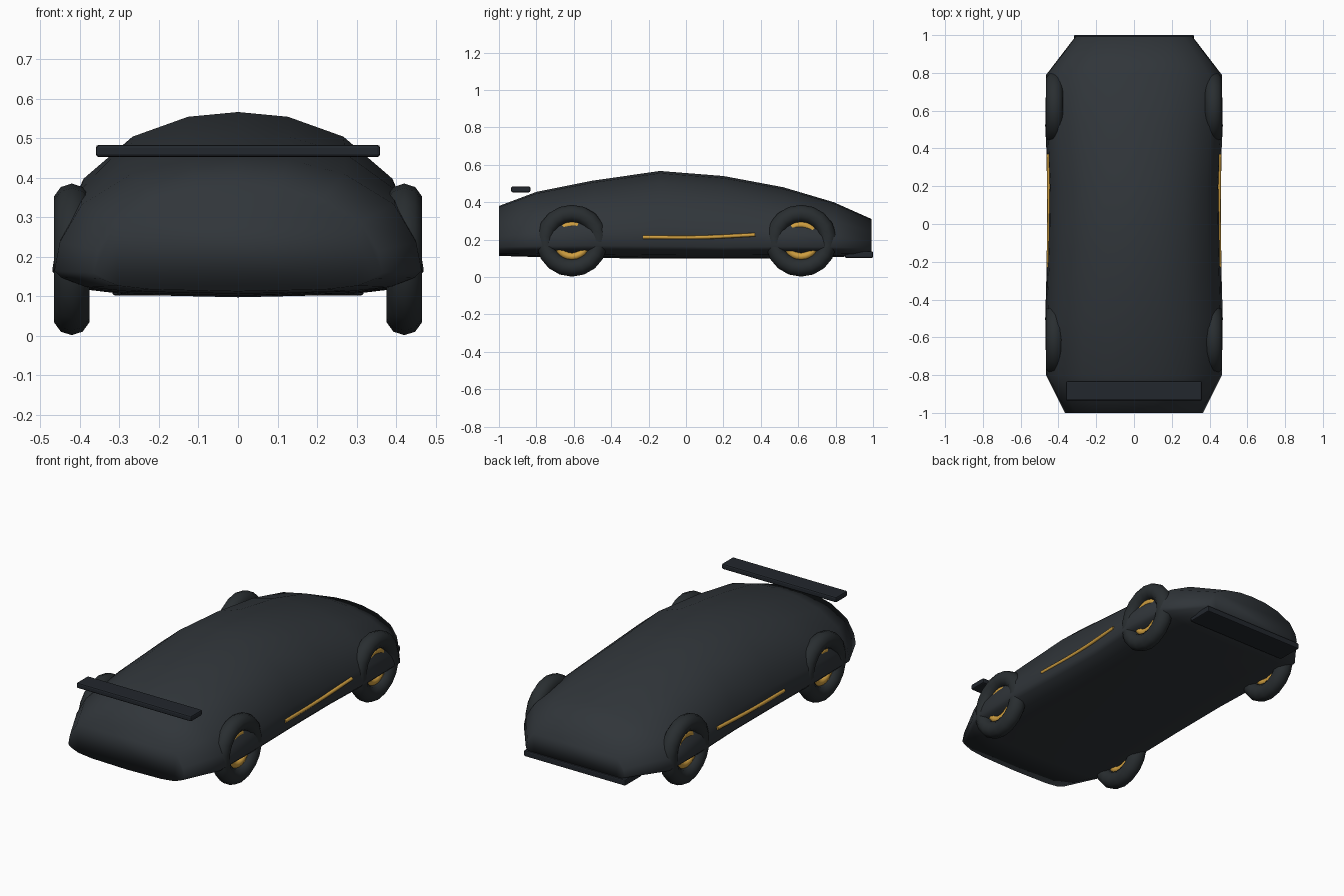
import bpy, bmesh, math
from mathutils import Matrix

if "Cube" in bpy.data.objects:
    bpy.data.objects.remove(bpy.data.objects["Cube"])


def material(name, color):
    m = bpy.data.materials.new(name)
    m.diffuse_color = (*color, 1)
    m.use_nodes = True
    m.node_tree.nodes["Principled BSDF"].inputs["Base Color"].default_value = m.diffuse_color
    return m


PAINT = material("dark paint", (0.030, 0.036, 0.042))
RUBBER = material("rubber", (0.022, 0.027, 0.030))
TRIM = material("dark trim", (0.016, 0.020, 0.026))
GOLD = material("gold", (0.62, 0.34, 0.05))


def finish(name, bm, mat, smooth=True):
    bmesh.ops.recalc_face_normals(bm, faces=bm.faces)
    me = bpy.data.meshes.new(name)
    bm.to_mesh(me)
    bm.free()
    me.materials.append(mat)
    for p in me.polygons:
        p.use_smooth = smooth
    ob = bpy.data.objects.new(name, me)
    bpy.context.collection.objects.link(ob)
    return ob


def box(name, lo, hi, mat, bevel):
    bm = bmesh.new()
    size = [b - a for a, b in zip(lo, hi)]
    mid = [(a + b) / 2 for a, b in zip(lo, hi)]
    bmesh.ops.create_cube(bm, size=1, matrix=Matrix.Translation(mid) @ Matrix.Diagonal((*size, 1)))
    ob = finish(name, bm, mat, False)
    mod = ob.modifiers.new("bevel", 'BEVEL')
    mod.width, mod.segments = bevel, 2
    return ob


def ring(name, centre, major, minor, nu, nv, mat):
    # torus with its axle along x
    bpy.ops.mesh.primitive_torus_add(location=centre, rotation=(0, math.pi / 2, 0),
                                     major_radius=major, minor_radius=minor,
                                     major_segments=nu, minor_segments=nv)
    ob = bpy.context.object
    ob.name = name
    ob.data.materials.append(mat)
    bpy.ops.object.shade_smooth()
    return ob


# Body: one half section scaled along the length (y, half width, bottom, seam, top)
half = [(0, 1), (.275, .97), (.58, .845), (.85, .58), (.97, .25), (1, 0),
        (.96, -.3), (.83, -.7), (.6, -.9), (0, -1)]
section = half + [(-x, z) for x, z in half[-2:0:-1]]
stations = [(-1, .365, .113, .16, .38), (-.8, .465, .107, .165, .455),
            (-.5, .47, .102, .168, .515), (-.14, .46, .098, .165, .567),
            (.2, .455, .098, .16, .54), (.52, .47, .10, .163, .48),
            (.79, .465, .106, .16, .40), (.992, .31, .115, .15, .31)]
bm = bmesh.new()
loops = []
for y, w, bot, seam, top in stations:
    loops.append([bm.verts.new((x * w, y, seam + z * ((top - seam) if z > 0 else (seam - bot))))
                  for x, z in section])
n = len(section)
for a, b in zip(loops, loops[1:]):
    for i in range(n):
        bm.faces.new((a[i], a[(i + 1) % n], b[(i + 1) % n], b[i]))
bm.faces.new(loops[0])
bm.faces.new(loops[-1])
finish("body", bm, PAINT)

# Wing and lip
box("wing", (-.36, -.935, .453), (.36, -.832, .484), TRIM, .008)
box("lip", (-.318, .85, .103), (.318, 1.0, .137), TRIM, .006)

for side, s in (("left", -1), ("right", 1)):
    # Wheels
    for end, y in (("front", -.61), ("back", .615)):
        ring(f"{end}_{side}_tyre", (s * .421, y, .194), .145, .047, 18, 10, RUBBER)
        ring(f"{end}_{side}_rim", (s * .421, y, .194), .085, .020, 24, 8, GOLD)
    # Side accent strip
    cu = bpy.data.curves.new("strip", 'CURVE')
    cu.dimensions = '3D'
    cu.bevel_depth, cu.bevel_resolution, cu.use_fill_caps = .010, 2, True
    sp = cu.splines.new('BEZIER')
    pts = [(.453, -.23, .213), (.450, .07, .212), (.453, .37, .226)]
    sp.bezier_points.add(len(pts) - 1)
    for p, (x, y, z) in zip(sp.bezier_points, pts):
        p.co = (s * x, y, z)
        p.handle_left_type = p.handle_right_type = 'AUTO'
    cu.materials.append(GOLD)
    bpy.context.collection.objects.link(bpy.data.objects.new(f"{side}_side_strip", cu))
